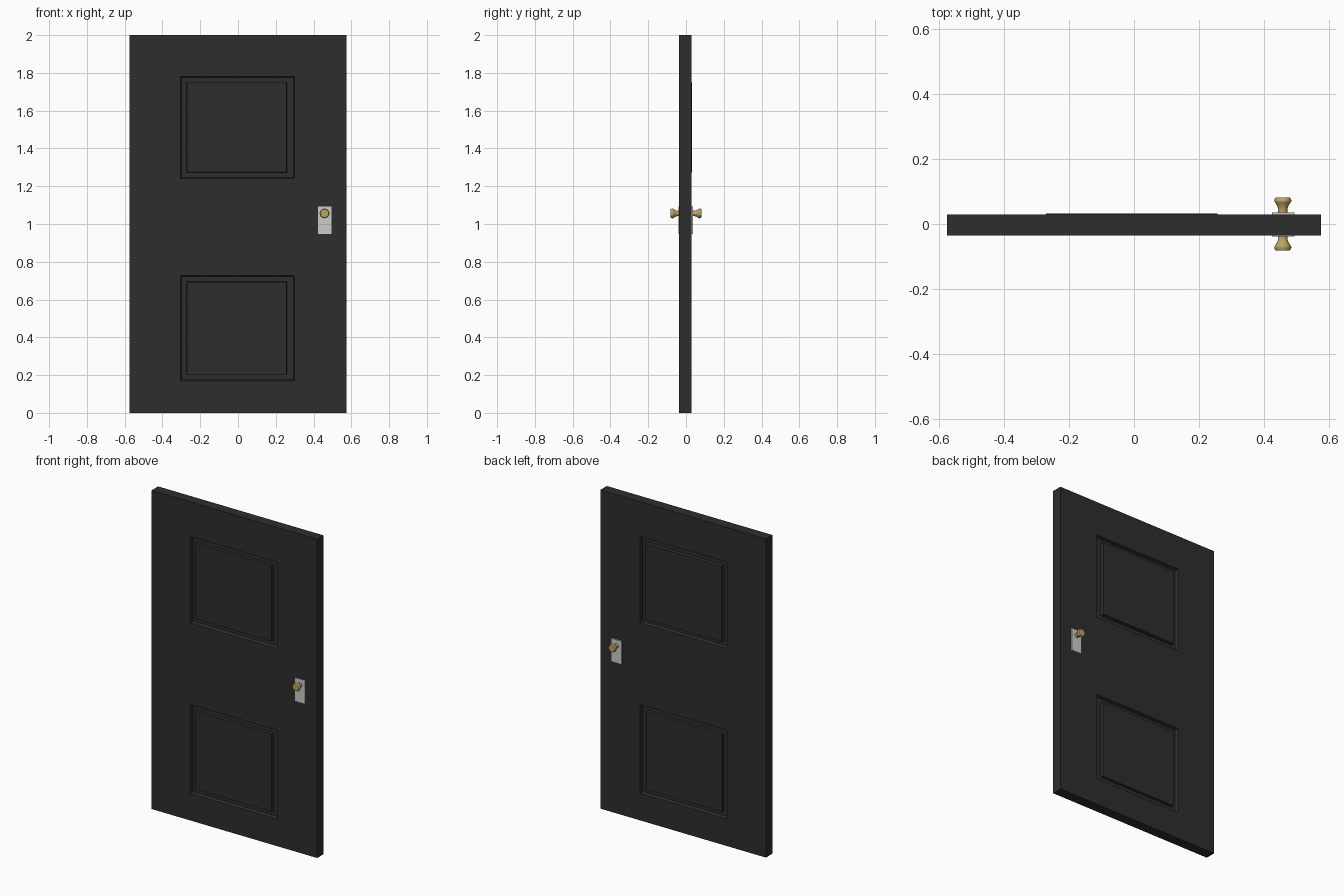
import bpy, bmesh, math
from mathutils import Matrix

if "Cube" in bpy.data.objects:
    bpy.data.objects.remove(bpy.data.objects["Cube"])


def material(name, rgb):
    m = bpy.data.materials.new(name)
    m.diffuse_color = (*rgb, 1)
    m.use_nodes = True
    m.node_tree.nodes["Principled BSDF"].inputs["Base Color"].default_value = m.diffuse_color
    return m


BLACK = material("black paint", (0.027, 0.027, 0.027))
STEEL = material("pale steel", (0.6, 0.6, 0.6))
BRASS = material("brass", (0.50, 0.38, 0.12))


def finish(name, bm, mat):
    bmesh.ops.remove_doubles(bm, verts=bm.verts, dist=1e-5)
    bmesh.ops.recalc_face_normals(bm, faces=bm.faces)
    me = bpy.data.meshes.new(name)
    bm.to_mesh(me)
    bm.free()
    me.materials.append(mat)
    ob = bpy.data.objects.new(name, me)
    bpy.context.collection.objects.link(ob)
    return ob


def rect(bm, x0, x1, z0, z1, y):
    return [bm.verts.new((x, y, z)) for x, z in ((x0, z0), (x1, z0), (x1, z1), (x0, z1))]


# Door slab: grid of cells on each side, panel cells become moulded recesses
XS = [-0.575, -0.305, 0.30, 0.575]
ZS = [0, 0.17, 0.727, 1.24, 1.782, 2]
FRONT, BACK = -0.036, 0.029
bm = bmesh.new()
for y, inward in ((FRONT, 1), (BACK, -1)):
    for i in range(3):
        for j in range(5):
            x0, x1, z0, z1 = XS[i], XS[i + 1], ZS[j], ZS[j + 1]
            ring = rect(bm, x0, x1, z0, z1, y)
            if i == 1 and j in (1, 3):
                # groove wall, groove floor, raised field
                top = -0.004 if (j == 3 and inward < 0) else 0.001
                for inset, depth in ((0.006, 0.018), (0.032, 0.018), (0.034, top)):
                    nxt = rect(bm, x0 + inset, x1 - inset - 0.009 * (inset > 0.01),
                               z0 + inset, z1 - inset, y + inward * depth)
                    for k in range(4):
                        bm.faces.new((ring[k], ring[(k + 1) % 4], nxt[(k + 1) % 4], nxt[k]))
                    ring = nxt
            bm.faces.new(ring)


def edge_quad(a, b):
    bm.faces.new([bm.verts.new(p) for p in ((a[0], FRONT, a[1]), (b[0], FRONT, b[1]),
                                            (b[0], BACK, b[1]), (a[0], BACK, a[1]))])


for j in range(5):
    for x in (XS[0], XS[-1]):
        edge_quad((x, ZS[j]), (x, ZS[j + 1]))
for i in range(3):
    for z in (ZS[0], ZS[-1]):
        edge_quad((XS[i], z), (XS[i + 1], z))
finish("door_slab", bm, BLACK)

# Plates and knobs on both sides
KX, KZ = 0.458, 1.056
PROFILE = [(0.016, 0.025), (0.014, 0.045), (0.017, 0.055), (0.026, 0.070),
           (0.026, 0.074), (0.022, 0.082)]
for side, s, face in (("front", -1, FRONT), ("back", 1, BACK)):
    bm = bmesh.new()
    y0, y1 = face - s * 0.003, s * (0.039 if s < 0 else 0.036)
    bmesh.ops.create_cube(bm, size=1, matrix=Matrix.Translation((0.459, (y0 + y1) / 2, 1.02))
                          @ Matrix.Diagonal((0.070, abs(y1 - y0), 0.146, 1)))
    finish(side + "_handle_plate", bm, STEEL)

    # Lathed flared knob
    bm = bmesh.new()
    N = 16
    prev = None
    for r, d in PROFILE:
        ring = [bm.verts.new((KX + r * math.cos(2 * math.pi * k / N), s * d,
                              KZ + r * math.sin(2 * math.pi * k / N))) for k in range(N)]
        if prev is None:
            bm.faces.new(ring)
        else:
            for k in range(N):
                bm.faces.new((prev[k], prev[(k + 1) % N], ring[(k + 1) % N], ring[k]))
        prev = ring
    bm.faces.new(prev)
    ob = finish(side + "_knob", bm, BRASS)
    bpy.context.view_layer.objects.active = ob
    ob.select_set(True)
    bpy.ops.object.shade_smooth_by_angle(angle=math.radians(30))
    ob.select_set(False)
